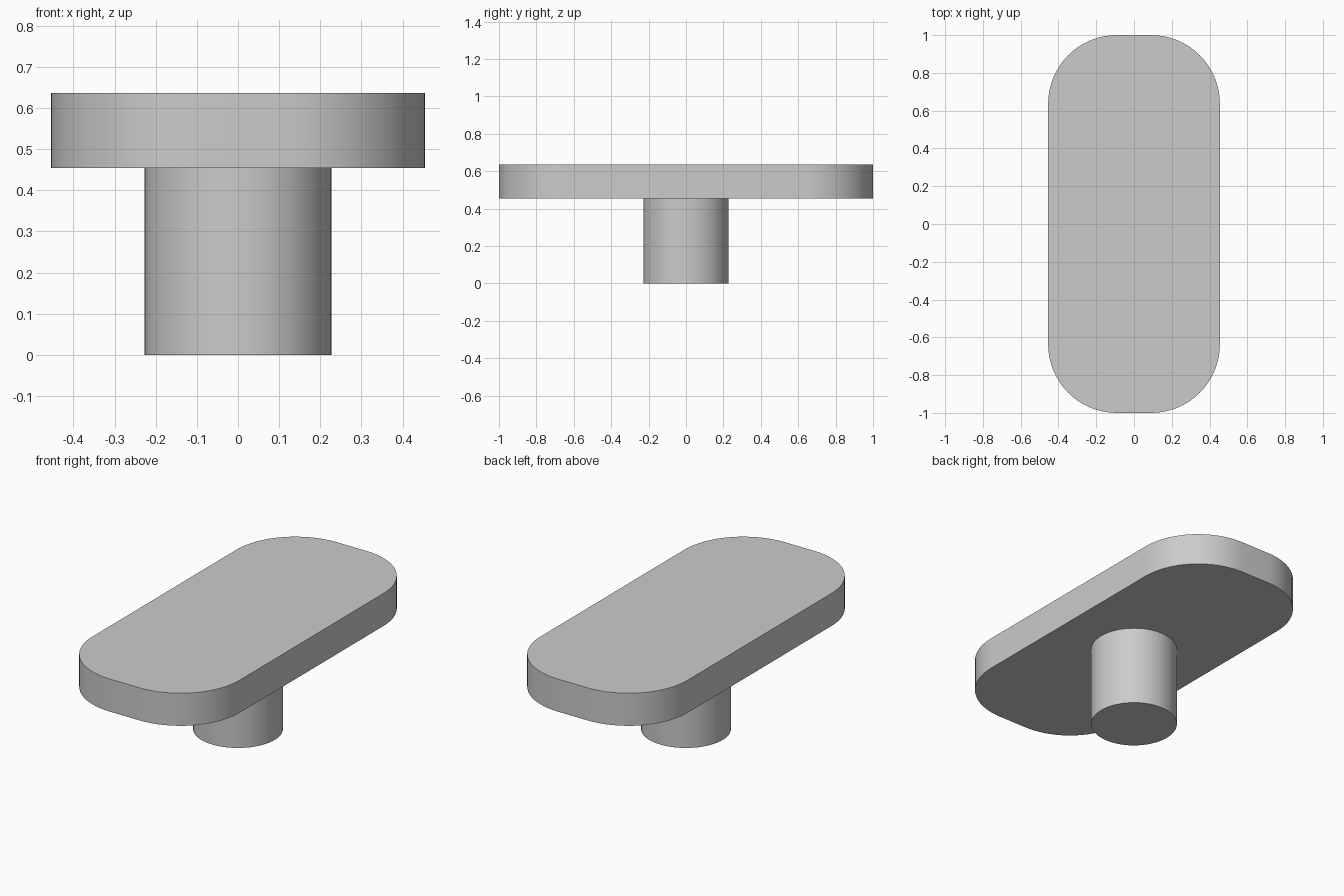
import bpy
import bmesh
from math import radians, sin, cos, pi

cube = bpy.data.objects.get("Cube")
if cube:
    bpy.data.objects.remove(cube, do_unlink=True)

UNIT = 1 / 11
GREY = (0.6, 0.6, 0.6, 1)

material = bpy.data.materials.new("light grey")
material.use_nodes = True
material.diffuse_color = GREY
material.node_tree.nodes["Principled BSDF"].inputs["Base Color"].default_value = GREY


def rounded_outline(half_x, half_y, radius, steps):
    """Counter-clockwise outline of a rectangle with round corners."""
    points = []
    for corner, (sx, sy) in enumerate([(1, 1), (-1, 1), (-1, -1), (1, -1)]):
        for i in range(steps + 1):
            angle = (corner + i / steps) * pi / 2
            points.append((sx * (half_x - radius) + radius * cos(angle),
                           sy * (half_y - radius) + radius * sin(angle)))
    return points


def extrude(name, outline, bottom, top):
    """Solid prism over an outline, smooth round its side."""
    bm = bmesh.new()
    base = bm.faces.new([bm.verts.new((x, y, bottom)) for x, y in outline])
    result = bmesh.ops.extrude_face_region(bm, geom=[base], use_keep_orig=True)
    for v in result["geom"]:
        if isinstance(v, bmesh.types.BMVert):
            v.co.z = top
    bmesh.ops.recalc_face_normals(bm, faces=bm.faces)
    mesh = bpy.data.meshes.new(name)
    bm.to_mesh(mesh)
    bm.free()
    mesh.materials.append(material)
    obj = bpy.data.objects.new(name, mesh)
    bpy.context.collection.objects.link(obj)
    bpy.ops.object.select_all(action="DESELECT")
    obj.select_set(True)
    bpy.context.view_layer.objects.active = obj
    bpy.ops.object.shade_smooth_by_angle(angle=radians(30))
    return obj


# Long plate with rounded corners
extrude("top_plate", rounded_outline(5 * UNIT, 11 * UNIT, 4 * UNIT, 16),
        5 * UNIT, 7 * UNIT)

# Round post under the middle of the plate
circle = [(2.5 * UNIT * cos(2 * pi * i / 64), 2.5 * UNIT * sin(2 * pi * i / 64))
          for i in range(64)]
extrude("post", circle, 0, 5 * UNIT)
